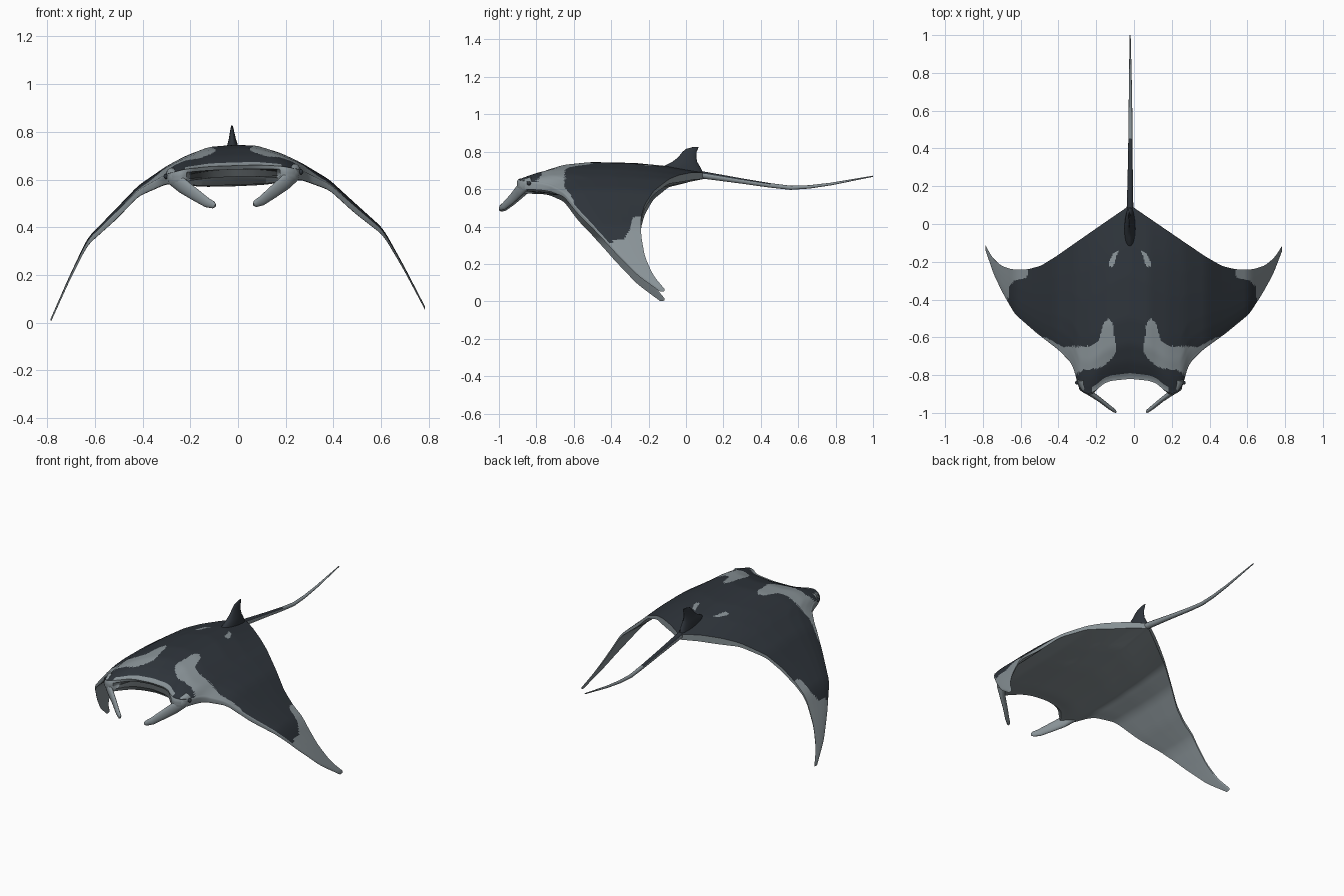
import bpy, bmesh, math
from mathutils import Vector, Matrix

if "Cube" in bpy.data.objects:
    bpy.data.objects.remove(bpy.data.objects["Cube"])


def mat(name, rgb):
    m = bpy.data.materials.new(name)
    m.diffuse_color = (*rgb, 1)
    m.use_nodes = True
    m.node_tree.nodes["Principled BSDF"].inputs["Base Color"].default_value = m.diffuse_color
    return m


MATS = [mat("dark_slate", (0.028, 0.035, 0.044)),
        mat("pale_grey", (0.25, 0.29, 0.31)),
        mat("mouth_grey", (0.07, 0.08, 0.085))]
DARK, PALE, MOUTH = 0, 1, 2

# The whole animal banks slightly about its long axis
BANK = (Matrix.Translation((-0.02, 0, 0.65)) @ Matrix.Rotation(-0.032, 4, 'Y')
        @ Matrix.Translation((0, 0, -0.65)))


def finish(name, bm, angle=50):
    bmesh.ops.recalc_face_normals(bm, faces=bm.faces)
    bm.transform(BANK)
    me = bpy.data.meshes.new(name)
    bm.to_mesh(me)
    bm.free()
    for m in MATS:
        me.materials.append(m)
    for p in me.polygons:
        p.use_smooth = True
    me.set_sharp_from_angle(angle=math.radians(angle))
    ob = bpy.data.objects.new(name, me)
    bpy.context.collection.objects.link(ob)
    return ob


def lerp(table, s):
    i = 0
    while i < len(table) - 2 and s > table[i + 1][0]:
        i += 1
    (a, va), (b, vb) = table[i], table[i + 1]
    return va + (vb - va) * (s - a) / (b - a)


def soft(table, s, r=0.02):
    return sum(lerp(table, abs(s + r * k / 3)) for k in range(-3, 4)) / 7


def loft(bm, rings, rule=None):
    """Skin closed rings of points and cap both ends."""
    vs = [[bm.verts.new(p) for p in ring] for ring in rings]
    n = len(rings[0])
    for a, b in zip(vs, vs[1:]):
        for j in range(n):
            k = (j + 1) % n
            f = bm.faces.new((a[j], a[k], b[k], b[j]))
            if rule:
                f.material_index = rule(j, f.calc_center_median())
    for ring in (vs[0], vs[-1]):
        bm.faces.new(ring).material_index = rule(0, Vector(ring[0].co)) if rule else 0


def inside(poly, x, y):
    hit = False
    for (x1, y1), (x2, y2) in zip(poly, poly[1:] + poly[:1]):
        if (y1 > y) != (y2 > y) and x < (x2 - x1) * (y - y1) / (y2 - y1) + x1:
            hit = not hit
    return hit


# Body stations by distance from the midline
LEAD = [(0, -.82), (.1, -.83), (.14, -.845), (.18, -.88), (.22, -.90), (.255, -.885),
        (.278, -.86), (.29, -.79), (.315, -.73), (.38, -.665), (.5, -.575), (.62, -.475),
        (.685, -.37), (.74, -.265), (.785, -.14)]
TRAIL = [(0, .10), (.4, -.175), (.48, -.222), (.55, -.24), (.64, -.24), (.7, -.22),
         (.75, -.175), (.785, -.115)]
CREST = [(0, .745), (.1, .74), (.2, .705), (.28, .665), (.4, .588), (.5, .49),
         (.62, .375), (.7, .22), (.785, .042)]
BELLY = [(0, .57), (.12, .572), (.2, .58), (.28, .59), (.4, .542), (.5, .445),
         (.62, .345), (.7, .2), (.785, .027)]
DROP = [(0, .095), (.1, .09), (.2, .06), (.28, .035), (.4, .02), (.62, .01), (.785, .002)]
RISE = [(0, .085), (.1, .075), (.2, .05), (.28, .03), (.4, .015), (.62, .008), (.785, .002)]
UPPER = [(0, 1), (.03, .78), (.1, .45), (.2, .15), (.35, 0), (.6, .05), (.78, .22), (1, .6)]
UNDER = [(0, .1), (.15, 0), (.5, .15), (.75, .45), (1, 1)]

# Pale markings on the back
SHOULDER = [(.09, -.52), (.115, -.50), (.14, -.53), (.165, -.62), (.2, -.645), (.36, -.65),
            (.45, -.6), (.6, -.6), (.4, -.9), (.29, -.8), (.255, -.775), (.15, -.76),
            (.09, -.71), (.068, -.66), (.085, -.58)]
SPOT = [(.06, -.14), (.082, -.148), (.112, -.2), (.108, -.225), (.085, -.222)]
TIP = [(.54, -.2), (.555, -.285), (.625, -.3), (.655, -.335), (.66, -.45), (.9, -.45), (.9, 0)]

NT, NX, SPAN = 90, 241, 0.785


def rib(x):
    s = abs(x)
    y0, y1 = soft(LEAD, s, .012), soft(TRAIL, s, .015)
    zt, zb, du, dl = (soft(t, s) for t in (CREST, BELLY, DROP, RISE))
    m = max(0, 1 - (s / .195) ** 2) ** 0.6          # mouth opening
    top, bot = [], []
    for i in range(NT):
        t = i / (NT - 1)
        y = y0 + (y1 - y0) * t
        top.append((x, y, zt - du * soft(UPPER, t, .02)))
        yb = y + 0.05 * m * max(0, 1 - 6 * t)
        bot.append((x, yb, zb + dl * soft(UNDER, t, .05)))
    low, high = bot[0][2], top[0][2]
    h = high - low
    front = []
    for g, depth in ((.45, .012), (.42, .17), (.8, .17), (.8, .012)):
        g = g * m + (1 - m) * (.2 + .2 * len(front))
        front.append((x, y0 + depth * m - .12 * h * (1 - m), low + g * h))
    return front + top + bot[::-1]


def body_rule(j, c):
    s, y = abs(c.x), c.y
    if j in (0, 1, 2) and s < .185:
        return MOUTH
    if not 4 <= j < 3 + NT:
        return PALE
    lip = s < .2 and y < soft(LEAD, s, .012) + .032
    if lip or any(inside(p, s, y) for p in (SHOULDER, SPOT, TIP)):
        return PALE
    return DARK


# Body and wings
bm = bmesh.new()
loft(bm, [rib(-SPAN + 2 * SPAN * i / (NX - 1)) for i in range(NX)], body_rule)
finish("body_and_wings", bm)


def tube(name, pts, radii, rule, n=16):
    """Elliptical tube: radii are (sideways, upright) for each point."""
    pts = [Vector(p) for p in pts]
    rings = []
    for i, p in enumerate(pts):
        d = (pts[min(i + 1, len(pts) - 1)] - pts[max(i - 1, 0)]).normalized()
        side = d.cross(Vector((0, 0, 1))).normalized()
        up = side.cross(d)
        a, b = radii[i]
        rings.append([p + side * a * math.cos(2 * math.pi * k / n)
                      + up * b * math.sin(2 * math.pi * k / n) for k in range(n)])
    bm = bmesh.new()
    loft(bm, rings, rule)
    return finish(name, bm)


# Tail, dark along the top of its root
def tail_rule(j, c):
    return DARK if 1 <= j < 7 and c.y < .45 else PALE


tube("tail", [(0, .03, .678), (0, .1, .674), (0, .3, .643), (0, .45, .62), (0, .56, .607),
              (0, .66, .612), (0, .78, .628), (0, 1, .669)],
     [(.022, .02), (.017, .019), (.013, .014), (.011, .012), (.010, .011), (.009, .009),
      (.007, .007), (.003, .003)], tail_rule)

# Paired head fins and eyes
for side, label in ((-1, "left"), (1, "right")):
    path = [(.26, -.82, .63), (.25, -.865, .612), (.215, -.895, .58), (.165, -.93, .543),
            (.115, -.97, .507), (.088, -.99, .496), (.08, -.997, .493)]
    tube(label + "_head_fin", [(side * x, y, z) for x, y, z in path],
         [(.022, .03), (.024, .034), (.015, .032), (.012, .027), (.011, .021),
          (.009, .015), (.004, .006)], lambda j, c: PALE)
    bm = bmesh.new()
    bmesh.ops.create_uvsphere(bm, u_segments=12, v_segments=8, radius=.011,
                              matrix=Matrix.Translation((side * .282, -.84, .622)))
    finish(label + "_eye", bm)

# Dorsal fin: lens sections stacked upward
rings = []
for z, ya, yb, w in ((.68, -.16, .095, .03), (.72, -.125, .075, .028), (.745, -.075, .06, .022),
                     (.77, -.042, .055, .015), (.8, -.018, .057, .009),
                     (.815, .0, .065, .006), (.826, .04, .066, .003)):
    ring = []
    for k in range(20):
        a = 2 * math.pi * k / 20
        ring.append((w * math.sin(a), (ya + yb) / 2 + (yb - ya) / 2 * math.cos(a), z))
    rings.append(ring)
bm = bmesh.new()
loft(bm, rings)
finish("dorsal_fin", bm)
